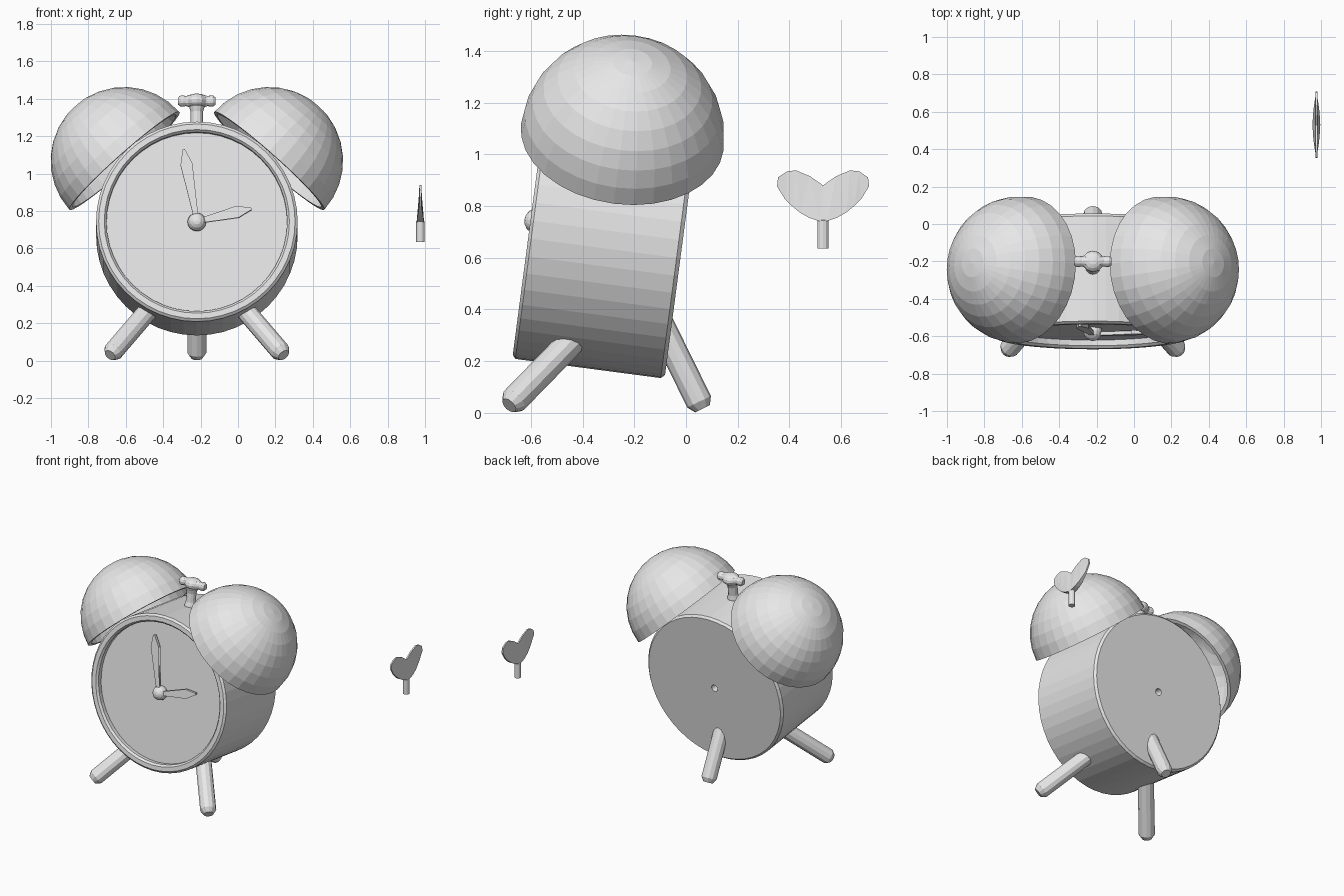
import bpy, bmesh, math
from mathutils import Matrix, Vector

cube = bpy.data.objects.get("Cube")
if cube:
    bpy.data.objects.remove(cube, do_unlink=True)

grey = bpy.data.materials.new("light grey")
grey.use_nodes = True
grey.diffuse_color = (0.8, 0.8, 0.8, 1)
grey.node_tree.nodes["Principled BSDF"].inputs["Base Color"].default_value = (0.8, 0.8, 0.8, 1)

# The whole clock leans back about its centre
MID = -0.22
LEAN = Matrix.Translation((MID, -0.3, 0.705)) @ Matrix.Rotation(math.radians(-7.5), 4, 'X')
BACKWARD = Matrix.Rotation(math.radians(-90), 4, 'X')


def finish(name, bm, matrix=Matrix()):
    bmesh.ops.recalc_face_normals(bm, faces=bm.faces)
    mesh = bpy.data.meshes.new(name)
    bm.to_mesh(mesh)
    bm.free()
    mesh.materials.append(grey)
    obj = bpy.data.objects.new(name, mesh)
    obj.matrix_world = matrix
    bpy.context.collection.objects.link(obj)
    return obj


def lathe(name, profile, sides, matrix=Matrix()):
    """Revolve (radius, height) points around the z axis."""
    bm = bmesh.new()
    verts = [bm.verts.new((r, 0, h)) for r, h in profile]
    edges = [bm.edges.new(pair) for pair in zip(verts, verts[1:])]
    bmesh.ops.spin(bm, geom=verts + edges, cent=(0, 0, 0), axis=(0, 0, 1),
                   angle=math.tau, steps=sides, use_duplicate=False)
    bmesh.ops.remove_doubles(bm, verts=bm.verts, dist=0.0005)
    return finish(name, bm, matrix)


def rod(name, start, end, radius, sides=12):
    """Round bar with a bevelled tip at its start."""
    start, end = Vector(start), Vector(end)
    axis = end - start
    matrix = Matrix.Translation(start) @ axis.to_track_quat('Z', 'Y').to_matrix().to_4x4()
    profile = [(0, 0), (radius * 0.62, 0), (radius, 0.03), (radius, axis.length), (0, axis.length)]
    return lathe(name, profile, sides, matrix)


def solid(name, outline, front, back, matrix):
    """Plate between two copies of an outline, placed by two point functions."""
    bm = bmesh.new()
    a, b = ([bm.verts.new(place(*p)) for p in outline] for place in (front, back))
    for i in range(len(outline)):
        bm.faces.new((a[i - 1], a[i], b[i], b[i - 1]))
    caps = [bm.faces.new(a), bm.faces.new(b)]
    bmesh.ops.triangulate(bm, faces=caps)
    return finish(name, bm, matrix)


def ball(name, size, segments, matrix):
    bm = bmesh.new()
    bmesh.ops.create_uvsphere(bm, u_segments=segments, v_segments=8, radius=1)
    bmesh.ops.scale(bm, vec=size, verts=bm.verts)
    return finish(name, bm, matrix)


# Drum with a raised front rim, sunken dial and a key hole in the back
lathe("clock_body", [(0, -0.26), (0.483, -0.26), (0.483, -0.29), (0.495, -0.304),
                     (0.525, -0.304), (0.539, -0.292), (0.539, 0.275), (0.525, 0.29),
                     (0.024, 0.29), (0.024, 0.22), (0, 0.22)], 48, LEAN @ BACKWARD)

# Hollow half-sphere bells and front legs, one on each side
R, WALL, RINGS = 0.395, 0.025, 8
arc = [i * math.pi / 2 / RINGS for i in range(RINGS + 1)]
bell = [(R * math.sin(a), R * math.cos(a)) for a in arc]
bell += [((R - WALL) * math.sin(a), (R - WALL) * math.cos(a)) for a in reversed(arc)]
for side, s in (("right", -1), ("left", 1)):
    place = Matrix.Translation((s * 0.387, 0.006, 0.367)) @ Matrix.Rotation(s * math.radians(41.4), 4, 'Y')
    lathe(side + "_bell", bell, 32, LEAN @ place)
    rod(side + "_front_leg", (MID + s * 0.464, -0.684, 0.029), (MID + s * 0.206, -0.39, 0.33), 0.053)
rod("back_leg", (MID, 0.064, 0.016), (MID, -0.135, 0.42), 0.051)

# Hammer between the bells
HAMMER = LEAN @ Matrix.Translation((0, 0.01, 0.69))
lathe("hammer_stem", [(0, 0.51), (0.042, 0.51), (0.04, 0.545), (0.033, 0.57),
                      (0.033, 0.63), (0.042, 0.66), (0, 0.68)], 12, LEAN)
half = [(0.02, 0.1), (0.03, 0.086), (0.03, 0.072), (0.027, 0.058), (0.034, 0.036), (0.039, 0.015)]
head = [(0, 0.1)] + half + [(r, -h) for r, h in reversed(half)] + [(0, -0.1)]
lathe("hammer_head", head, 12, HAMMER @ Matrix.Rotation(math.pi / 2, 4, 'Y'))
ball("hammer_centre", (0.058, 0.058, 0.04), 12, HAMMER)

# Arrow hands and hub
for name, length, degrees in (("minute_hand", 0.395, -10.2), ("hour_hand", 0.3, 76.5)):
    start = length - 0.08
    side = [(0.011, 0), (0.011, start), (0.032, start), (0.006, length)]
    solid(name, side + [(-x, z) for x, z in reversed(side)],
          lambda x, z: (x, -0.301, z), lambda x, z: (x, -0.281, z),
          LEAN @ Matrix.Rotation(math.radians(degrees), 4, 'Y'))
ball("hand_hub", (0.05, 0.05, 0.05), 16, LEAN @ Matrix.Translation((0, -0.278, 0)) @ BACKWARD)

# Separate winding key: stem and heart-shaped grip that thins upward
KEY = Matrix.Translation((0.975, 0.53, 0))
lathe("key_stem", [(0, 0.635), (0.022, 0.635), (0.022, 0.745), (0, 0.755)], 12, KEY)
wing = [(0.016, 0.742), (0.055, 0.755), (0.09, 0.775), (0.12, 0.8), (0.147, 0.826),
        (0.178, 0.876), (0.174, 0.911), (0.14, 0.934), (0.105, 0.938), (0.05, 0.915)]


def thickness(z):
    return 0.005 + 0.015 * max(0, (0.83 - z) / 0.088)


solid("key_grip", wing + [(0, 0.88)] + [(-y, z) for y, z in reversed(wing)],
      lambda y, z: (thickness(z), y, z), lambda y, z: (-thickness(z), y, z), KEY)
